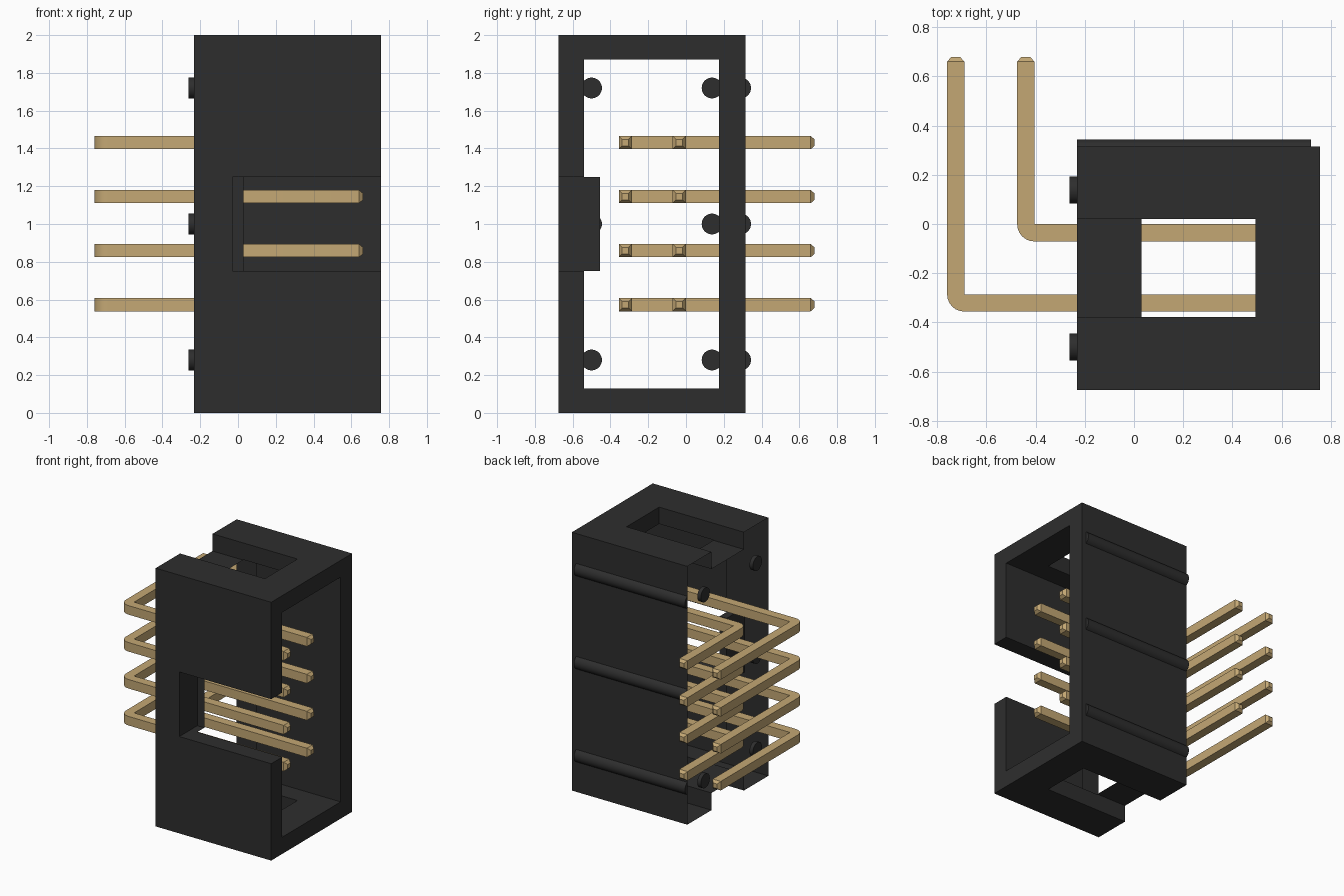
import bpy, bmesh, math
from mathutils import Matrix

cube = bpy.data.objects.get("Cube")
if cube:
    bpy.data.objects.remove(cube, do_unlink=True)


def material(name, rgb):
    m = bpy.data.materials.new(name)
    m.use_nodes = True
    m.diffuse_color = (*rgb, 1)
    m.node_tree.nodes["Principled BSDF"].inputs["Base Color"].default_value = (*rgb, 1)
    return m


BLACK = material("black plastic", (0.027, 0.027, 0.027))
GOLD = material("gold metal", (0.55, 0.39, 0.175))


def make_object(name, bm, mat, smooth=False):
    bmesh.ops.recalc_face_normals(bm, faces=bm.faces)
    mesh = bpy.data.meshes.new(name)
    bm.to_mesh(mesh)
    bm.free()
    mesh.materials.append(mat)
    ob = bpy.data.objects.new(name, mesh)
    bpy.context.collection.objects.link(ob)
    if smooth:
        bpy.ops.object.select_all(action='DESELECT')
        ob.select_set(True)
        bpy.context.view_layer.objects.active = ob
        bpy.ops.object.shade_smooth_by_angle(angle=math.radians(35))
    return ob


def box(name, x, y, z):
    bm = bmesh.new()
    bmesh.ops.create_cube(bm, size=1)
    for v in bm.verts:
        v.co = [lo + (c + 0.5) * (hi - lo) for c, (lo, hi) in zip(v.co, (x, y, z))]
    return make_object(name, bm, BLACK)


# Shroud: a block with a cavity, a key notch in front and slots above and below
BASE, FLOOR, RIM = -0.232, 0.03, 0.757
shroud = box("shroud", (BASE, RIM), (-0.675, 0.315), (0, 2))
cutters = [
    box("cavity_cutter", (FLOOR, 1), (-0.54, 0.175), (0.13, 1.87)),
    box("key_cutter", (-0.03, 1.1), (-1, -0.455), (0.75, 1.25)),
    box("upper_slot_cutter", (-0.5, 0.495), (-0.378, 0.02), (1.867, 2.2)),
    box("lower_slot_cutter", (-0.5, 0.495), (-0.378, 0.02), (-0.2, 0.133)),
]
for cutter in cutters:
    cutter.hide_render = True
    mod = shroud.modifiers.new(cutter.name, 'BOOLEAN')
    mod.operation = 'DIFFERENCE'
    mod.solver = 'EXACT'
    mod.object = cutter
bpy.context.view_layer.update()
graph = bpy.context.evaluated_depsgraph_get()
bm = bmesh.new()
bm.from_mesh(bpy.data.meshes.new_from_object(shroud.evaluated_get(graph)))
shroud.modifiers.clear()
for cutter in cutters:
    bpy.data.objects.remove(cutter, do_unlink=True)

# The base is open: drop its outer face and the cavity floor
open_faces = [f for f in bm.faces
              if any(all(abs(v.co.x - x) < 0.001 for v in f.verts) for x in (BASE, FLOOR))]
bmesh.ops.delete(bm, geom=open_faces, context='FACES')
bm.to_mesh(shroud.data)
bm.free()

# Round standoff feet under the base and half-sunk ribs along the back
R = 0.055
for i, z in enumerate((0.28, 1.0, 1.72), 1):
    for side, y in (("front", -0.5), ("back", 0.138)):
        bm = bmesh.new()
        bmesh.ops.create_cone(
            bm, cap_ends=True, segments=32, radius1=R, radius2=R, depth=0.03,
            matrix=Matrix.Translation((BASE - 0.015, y, z)) @ Matrix.Rotation(math.pi / 2, 4, 'Y'))
        make_object(f"{side}_foot_{i}", bm, BLACK, True)

    bm = bmesh.new()
    half = math.acos(0.026 / R)
    arc = [half * (k / 6 - 1) for k in range(13)]
    face = bm.faces.new([bm.verts.new((BASE, 0.289 + R * math.cos(a), z + R * math.sin(a)))
                         for a in arc])
    ext = bmesh.ops.extrude_face_region(bm, geom=[face], use_keep_orig=True)["geom"]
    bmesh.ops.translate(bm, vec=(0.72 - BASE, 0, 0),
                        verts=[g for g in ext if isinstance(g, bmesh.types.BMVert)])
    make_object(f"back_rib_{i}", bm, BLACK, True)


# Right-angle square pins with chamfered tips and a rounded outer bend
def pin(name, bend_x, y, z, h=0.035):
    cx, cy = bend_x + h, y + h
    # Each station: inner point, outer point, half height
    path = [((0.662, y + h / 2), (0.662, y - h / 2), h / 2),
            ((0.64, y + h), (0.64, y - h), h)]
    for k in range(7):
        t = k * math.pi / 12
        path.append(((cx, cy), (cx - 2 * h * math.sin(t), cy - 2 * h * math.cos(t)), h))
    path += [((cx, 0.66), (bend_x - h, 0.66), h),
             ((bend_x + h / 2, 0.68), (bend_x - h / 2, 0.68), h / 2)]
    bm = bmesh.new()
    rings = [[bm.verts.new((*p, z + s * hz)) for p, s in ((a, -1), (b, -1), (b, 1), (a, 1))]
             for a, b, hz in path]
    for r, q in zip(rings, rings[1:]):
        for j in range(4):
            bm.faces.new((r[j], r[(j + 1) % 4], q[(j + 1) % 4], q[j]))
    bm.faces.new(rings[0])
    bm.faces.new(rings[-1])
    bmesh.ops.remove_doubles(bm, verts=bm.verts, dist=0.0005)
    # Clear slivers left where the bend folds on its inner corner
    bmesh.ops.dissolve_degenerate(bm, edges=bm.edges, dist=0.0005)
    make_object(name, bm, GOLD, True)


for i in range(4):
    z = 0.573 + i * 0.286
    pin(f"outer_pin_{i + 1}", -0.725, -0.321, z)
    pin(f"inner_pin_{i + 1}", -0.44, -0.036, z)
